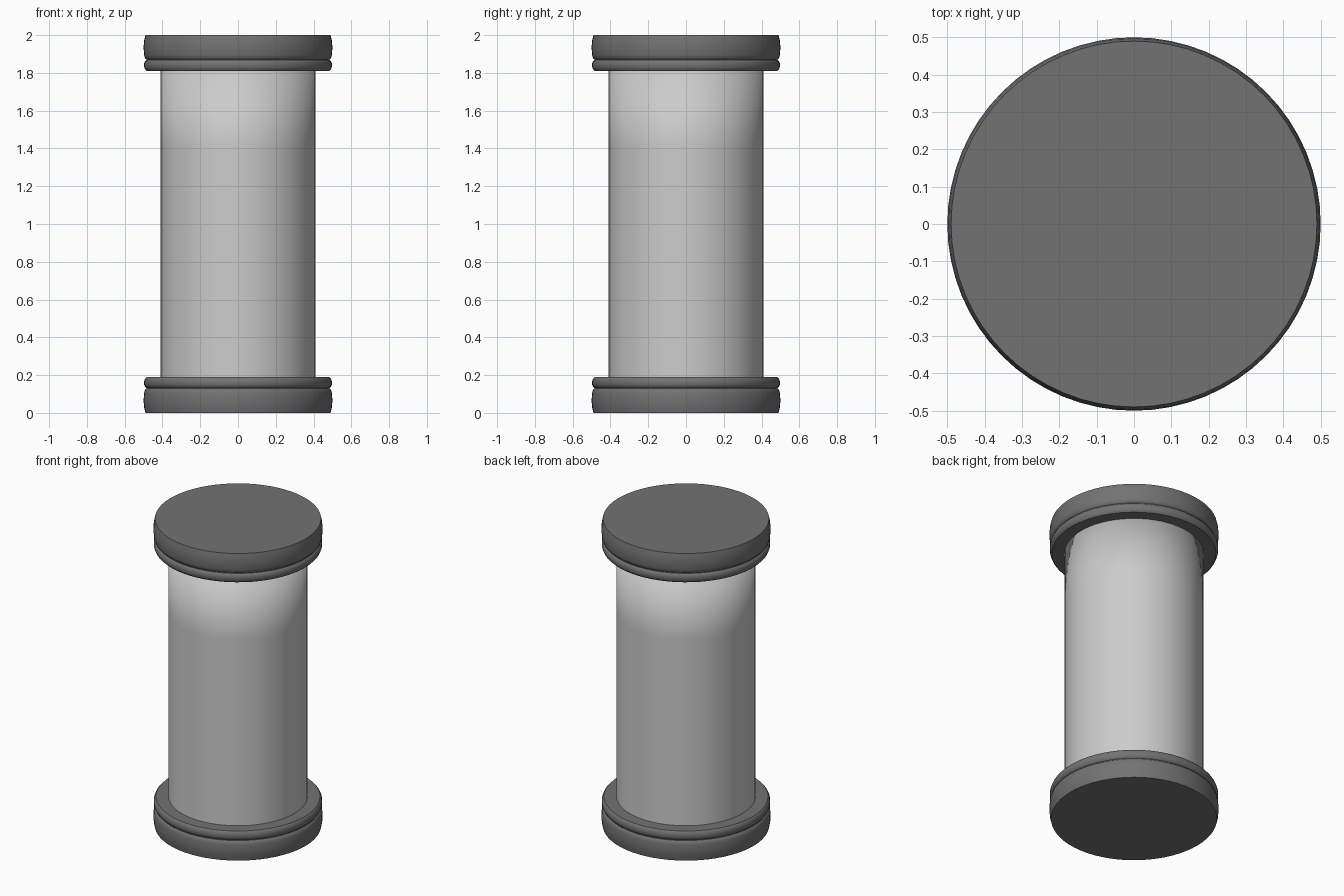
import bpy, bmesh, math

if "Cube" in bpy.data.objects:
    bpy.data.objects.remove(bpy.data.objects["Cube"])

SIDES = 64


def lathe(name, profile, angle=None, mat=None):
    """Revolve an (r, z) profile around the z axis."""
    bm = bmesh.new()
    verts = [bm.verts.new((r, 0, z)) for r, z in profile]
    edges = [bm.edges.new(p) for p in zip(verts, verts[1:])]
    bmesh.ops.spin(bm, geom=verts + edges, cent=(0, 0, 0), axis=(0, 0, 1),
                   angle=2 * math.pi, steps=SIDES)
    bmesh.ops.remove_doubles(bm, verts=bm.verts, dist=1e-5)
    bmesh.ops.recalc_face_normals(bm, faces=bm.faces)
    mesh = bpy.data.meshes.new(name)
    bm.to_mesh(mesh)
    bm.free()
    obj = bpy.data.objects.new(name, mesh)
    bpy.context.collection.objects.link(obj)
    bpy.ops.object.select_all(action='DESELECT')
    obj.select_set(True)
    bpy.context.view_layer.objects.active = obj
    if angle is None:
        bpy.ops.object.shade_smooth()
    else:
        bpy.ops.object.shade_smooth_by_angle(angle=math.radians(angle))
    if mat:
        mesh.materials.append(mat)
    return obj


dark = bpy.data.materials.new("dark_grey")
dark.diffuse_color = (0.17, 0.17, 0.17, 1)
dark.use_nodes = True
dark.node_tree.nodes["Principled BSDF"].inputs["Base Color"].default_value = dark.diffuse_color

# Tube: fully smooth, so the shading rolls over towards its closed top
lathe("tube", [(0.41, 0.15), (0.41, 1.4), (0.41, 1.82), (0, 1.82)])

# End caps: bulged disc, shallow groove, rounded rim
cap = [(0, 0), (0.49, 0), (0.497, 0.03), (0.5, 0.065), (0.497, 0.105),
       (0.493, 0.122), (0.485, 0.128), (0.485, 0.132), (0.492, 0.138),
       (0.497, 0.15), (0.497, 0.168), (0.492, 0.182), (0.484, 0.19), (0, 0.19)]
lathe("bottom_cap", cap, 40, dark)
lathe("top_cap", [(r, 2 - z) for r, z in cap], 40, dark)
